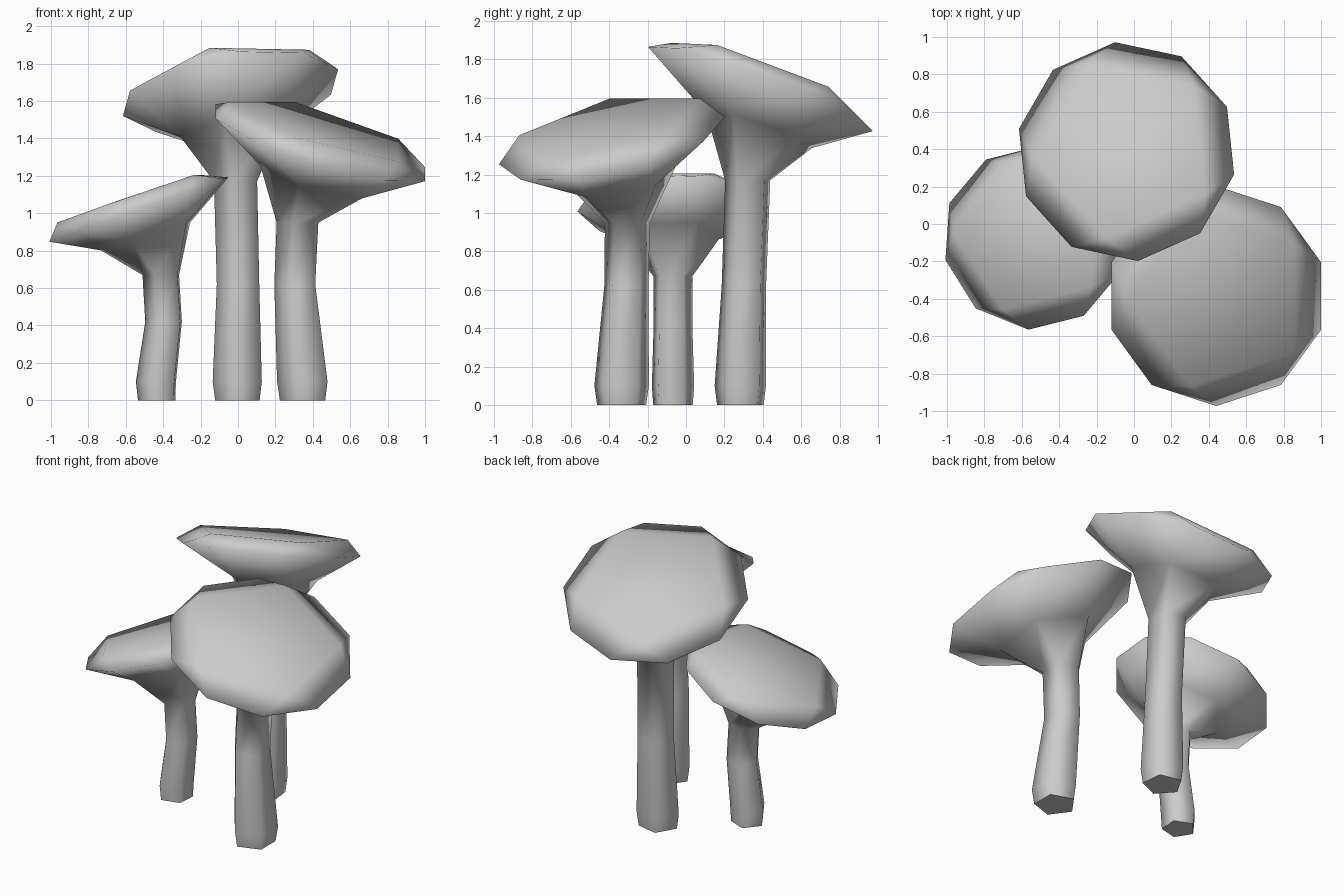
import bpy, bmesh
from math import sin, cos, pi, radians

cube = bpy.data.objects.get("Cube")
if cube:
    bpy.data.objects.remove(cube, do_unlink=True)

# Plain grey material
grey = bpy.data.materials.new("plain_grey")
grey.use_nodes = True
colour = (0.6, 0.6, 0.6, 1)
grey.diffuse_color = colour
grey.node_tree.nodes["Principled BSDF"].inputs["Base Color"].default_value = colour


def add_ring(bm, sides, centre, radius, phase, tilt=(0, 0), top=9.0):
    """Regular ring of points on a tilted plane, cut off at a top height."""
    ring = []
    for i in range(sides):
        a = radians(phase) + 2 * pi * i / sides
        dx, dy = radius * cos(a), radius * sin(a)
        z = centre[2] + tilt[0] * dx + tilt[1] * dy
        ring.append(bm.verts.new((centre[0] + dx, centre[1] + dy, min(z, top))))
    return ring


def join_to_rim(bm, five, ten):
    """Triangle at each corner of the five-sided ring, quad along each side."""
    for k in range(5):
        a, b, c = ten[2 * k], ten[2 * k + 1], ten[(2 * k + 2) % 10]
        bm.faces.new((five[k], a, b))
        bm.faces.new((five[k], b, c, five[(k + 1) % 5]))


def mushroom(name, stem, mid, mid_radius, rim, rim_radius, phase, tilt, peak):
    bm = bmesh.new()
    corner = phase + 18

    # Five-sided stem flaring into the underside of the cap
    rings = [add_ring(bm, 5, p[:3], p[3], corner) for p in stem]
    soft = [t * 0.87 for t in tilt]
    rings.append(add_ring(bm, 5, mid, mid_radius, corner, soft))
    for low, high in zip(rings, rings[1:]):
        for i in range(5):
            j = (i + 1) % 5
            bm.faces.new((low[i], low[j], high[j], high[i]))
    base = bm.faces.new(rings[0])

    # Ten-sided rim and five-sided cap top
    edge = add_ring(bm, 10, rim, rim_radius, phase, tilt)
    crown = (rim[0] - tilt[0] * 0.06, rim[1] - tilt[1] * 0.06, rim[2] + 0.08)
    top = add_ring(bm, 5, crown, rim_radius * 0.84, corner, tilt, peak)
    join_to_rim(bm, rings[-1], edge)
    join_to_rim(bm, top, edge)
    bm.faces.new(top)

    # Smooth all over, with a crisp edge around the stem base
    bmesh.ops.recalc_face_normals(bm, faces=bm.faces)
    for face in bm.faces:
        face.smooth = True
    for side in base.edges:
        side.smooth = False

    mesh = bpy.data.meshes.new(name)
    bm.to_mesh(mesh)
    bm.free()
    mesh.materials.append(grey)
    bpy.context.collection.objects.link(bpy.data.objects.new(name, mesh))


# Tall mushroom at the back (stem points are x, y, z, radius)
mushroom("tall_mushroom",
         stem=[(.005, .287, 0, .128), (.005, .287, .1, .141),
               (.008, .305, .62, .122), (-.005, .325, 1.17, .124)],
         mid=(-.02, .39, 1.435), mid_radius=.29,
         rim=(-.04, .387, 1.645), rim_radius=.588,
         phase=24, tilt=(.14, -.36), peak=1.885)

# Medium mushroom at the front
mushroom("medium_mushroom",
         stem=[(.358, -.335, 0, .134), (.358, -.335, .1, .149),
               (.315, -.31, .62, .121), (.33, -.305, .95, .123)],
         mid=(.42, -.335, 1.175), mid_radius=.3,
         rim=(.44, -.385, 1.377), rim_radius=.588,
         phase=18, tilt=(-.3, .21), peak=1.595)

# Small mushroom at the side
mushroom("small_mushroom",
         stem=[(-.427, -.07, 0, .108), (-.43, -.07, .1, .116),
               (-.39, -.07, .42, .106), (-.405, -.07, .67, .106)],
         mid=(-.475, -.08, .882), mid_radius=.258,
         rim=(-.53, -.073, 1.02), rim_radius=.493,
         phase=14, tilt=(.36, 0), peak=1.205)
